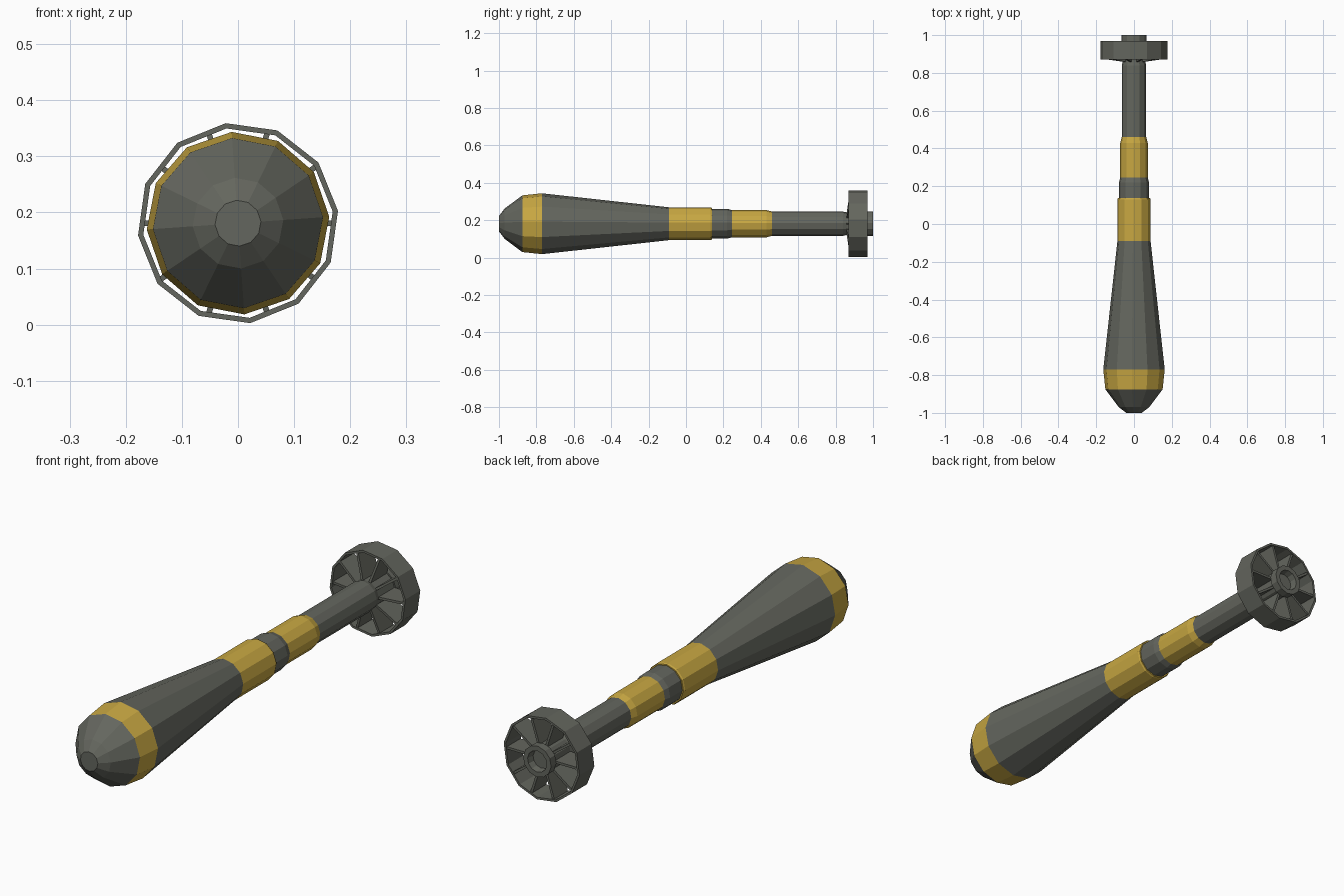
import bpy, bmesh, math

if "Cube" in bpy.data.objects:
    bpy.data.objects.remove(bpy.data.objects["Cube"])

ZC = 0.181      # height of the long axis
SIDES = 12


def material(name, rgb):
    m = bpy.data.materials.new(name)
    m.diffuse_color = (*rgb, 1)
    m.use_nodes = True
    m.node_tree.nodes["Principled BSDF"].inputs["Base Color"].default_value = m.diffuse_color
    return m


GREY = material("olive grey", (0.127, 0.133, 0.112))
YELLOW = material("band yellow", (0.58, 0.39, 0.055))


def finish(bm, name, mat):
    bmesh.ops.recalc_face_normals(bm, faces=bm.faces)
    me = bpy.data.meshes.new(name)
    bm.to_mesh(me)
    bm.free()
    me.materials.append(mat)
    ob = bpy.data.objects.new(name, me)
    bpy.context.collection.objects.link(ob)
    return ob


def lathe(name, profile, mat, offset=4, closed=False):
    """Turn a (y, radius) profile round the long axis; cap the ends or close the loop."""
    bm = bmesh.new()
    rings = []
    for y, r in profile:
        angles = [math.radians(offset + 360 * i / SIDES) for i in range(SIDES)]
        rings.append([bm.verts.new((r * math.cos(a), y, ZC + r * math.sin(a))) for a in angles])
    pairs = list(zip(rings, rings[1:]))
    if closed:
        pairs.append((rings[-1], rings[0]))
    else:
        bm.faces.new(rings[0])
        bm.faces.new(rings[-1])
    for a, b in pairs:
        for i in range(SIDES):
            j = (i + 1) % SIDES
            bm.faces.new((a[i], a[j], b[j], b[i]))
    return finish(bm, name, mat)


# Nose and tapering body
lathe("nose", [(-1.0, 0.041), (-0.97, 0.081), (-0.875, 0.152)], GREY)
lathe("nose_band", [(-0.875, 0.152), (-0.77, 0.163)], YELLOW)
lathe("tapered_body", [(-0.77, 0.163), (-0.09, 0.088)], GREY)

# Stepped collars between the body and the tail
lathe("middle_band", [(-0.09, 0.088), (0.13, 0.088), (0.138, 0.085), (0.138, 0.078)], YELLOW)
lathe("collar", [(0.13, 0.080), (0.22, 0.080), (0.245, 0.073)], GREY)
lathe("rear_band", [(0.245, 0.073), (0.43, 0.073), (0.46, 0.065)], YELLOW)

# Tail tube, with a recess in its rear end
lathe("tail_tube", [(0.46, 0.065), (0.84, 0.065), (0.86, 0.060), (0.965, 0.060),
                    (0.965, 0.066), (1.0, 0.066), (1.0, 0.045), (0.97, 0.040)], GREY)

# Ring around the fins
lathe("tail_ring", [(0.87, 0.1795), (0.97, 0.1795), (0.97, 0.170), (0.87, 0.170)],
      GREY, offset=7, closed=True)

# Ten radial fins
bm = bmesh.new()
outline = [(0.05, 0.857), (0.08, 0.862), (0.17, 0.875), (0.17, 0.965), (0.05, 0.965)]
for k in range(10):
    a = math.radians(36 * k)
    c, s = math.cos(a), math.sin(a)
    sheets = [[bm.verts.new((r * c - t * s, y, ZC + r * s + t * c)) for r, y in outline]
              for t in (-0.005, 0.005)]
    bm.faces.new(sheets[0])
    bm.faces.new(sheets[1][::-1])
    n = len(outline)
    for i in range(n):
        j = (i + 1) % n
        bm.faces.new((sheets[0][i], sheets[1][i], sheets[1][j], sheets[0][j]))
finish(bm, "tail_fins", GREY)
